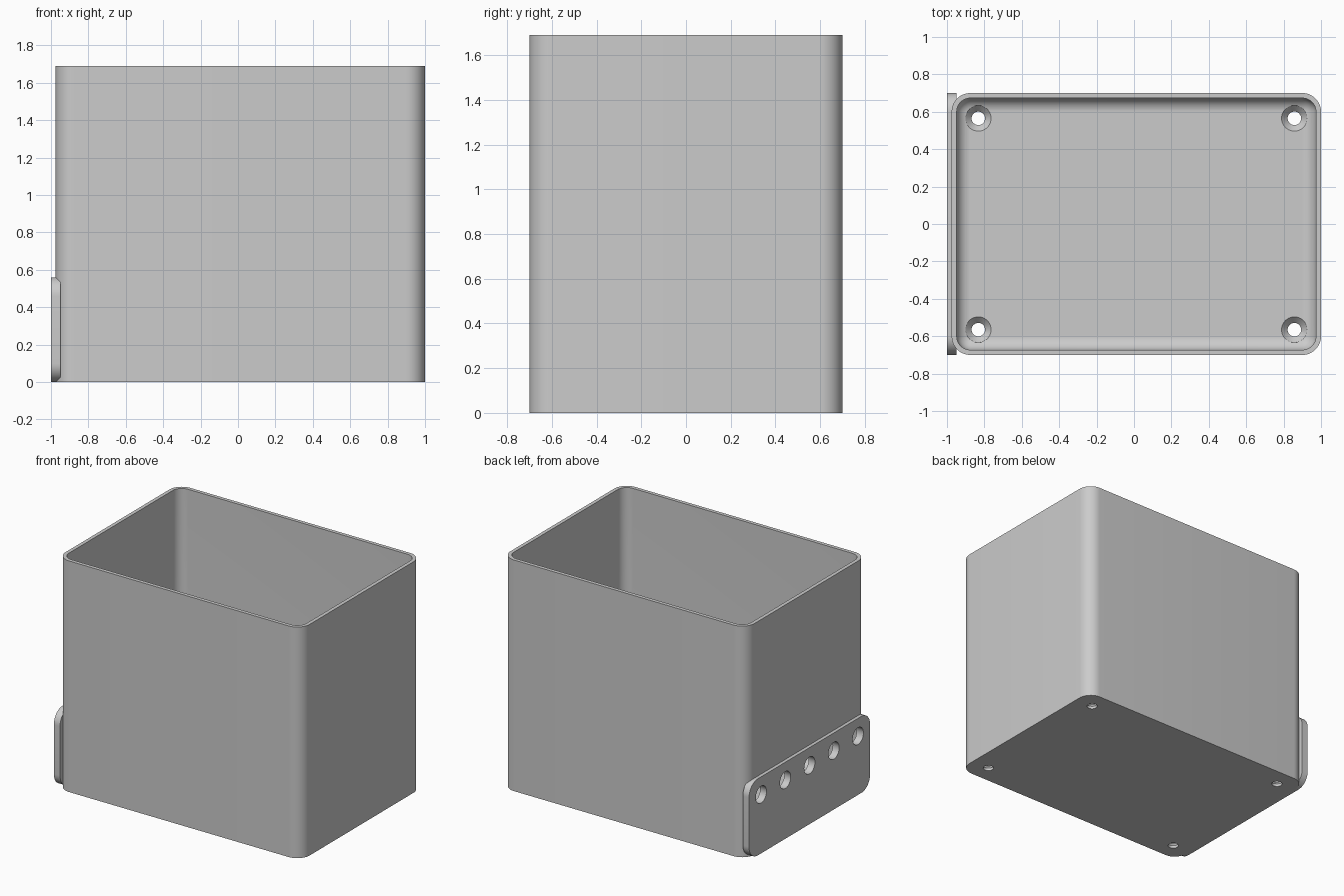
import bpy, bmesh
from math import pi, sin, cos
from mathutils import Matrix, Vector

if "Cube" in bpy.data.objects:
    bpy.data.objects.remove(bpy.data.objects["Cube"])

grey = bpy.data.materials.new("plain grey")
grey.use_nodes = True
grey.diffuse_color = (0.6, 0.6, 0.6, 1)
grey.node_tree.nodes["Principled BSDF"].inputs["Base Color"].default_value = (0.6, 0.6, 0.6, 1)

CX, HX, HY, HEIGHT = 0.0125, 0.9875, 0.70, 1.69   # box centre, half sizes, height
WALL, FLOOR, CORNER = 0.027, 0.055, 0.10
INNER = CORNER - WALL
PLATE_H = 0.56
STEPS = 12


def make_object(name, bm):
    bmesh.ops.remove_doubles(bm, verts=bm.verts, dist=1e-5)
    bmesh.ops.recalc_face_normals(bm, faces=bm.faces)
    mesh = bpy.data.meshes.new(name)
    bm.to_mesh(mesh)
    bm.free()
    mesh.materials.append(grey)
    obj = bpy.data.objects.new(name, mesh)
    bpy.context.collection.objects.link(obj)
    return obj


def rounded_rect(a, b, r):
    """Outline around corner centres (+-a, +-b), grown outwards by r."""
    pts = []
    for k, (sx, sy) in enumerate([(1, 1), (-1, 1), (-1, -1), (1, -1)]):
        for i in range(STEPS + 1):
            t = (k + i / STEPS) * pi / 2
            pts.append((sx * a + r * cos(t), sy * b + r * sin(t)))
    return pts


def loft(name, rings):
    """Skin a list of equal-length rings of points and cap both ends."""
    bm = bmesh.new()
    loops = [[bm.verts.new(p) for p in ring] for ring in rings]
    n = len(loops[0])
    for lo, hi in zip(loops, loops[1:]):
        for i in range(n):
            j = (i + 1) % n
            bm.faces.new((lo[i], lo[j], hi[j], hi[i]))
    bm.faces.new(loops[0])
    bm.faces.new(loops[-1])
    return make_object(name, bm)


# Open box: outside wall, rim, inside wall, rounded fillet down to the floor
profile = [(CORNER, 0), (CORNER, HEIGHT), (INNER, HEIGHT)]
for i in range(STEPS + 1):
    t = i / STEPS * pi / 2
    profile.append((INNER * cos(t), FLOOR + INNER * (1 - sin(t))))
box = loft("box_body", [
    [(CX + x, y, z) for x, y in rounded_rect(HX - CORNER, HY - CORNER, r)]
    for r, z in profile])

# Mounting plate on the side wall, with rounded corners
plate_outline = rounded_rect(HY - CORNER, PLATE_H / 2 - CORNER, CORNER)
plate = loft("mounting_plate", [
    [(x, y, z + PLATE_H / 2) for y, z in plate_outline] for x in (-1.0, -0.95)])


# Cutters for the plate holes and the countersunk floor holes
def add_cone(bm, r1, r2, depth, centre, rot=Matrix()):
    bmesh.ops.create_cone(bm, cap_ends=True, segments=40, radius1=r1, radius2=r2,
                          depth=depth, matrix=Matrix.Translation(Vector(centre)) @ rot)


def cut(obj, cutter):
    mod = obj.modifiers.new("holes", 'BOOLEAN')
    mod.operation = 'DIFFERENCE'
    mod.solver = 'EXACT'
    mod.object = cutter
    bpy.context.view_layer.objects.active = obj
    bpy.ops.object.modifier_apply(modifier=mod.name)


def cutter_object(name, fill):
    bm = bmesh.new()
    fill(bm)
    obj = make_object(name, bm)
    obj.hide_render = True
    return obj


def plate_holes(bm):
    for k in range(-2, 3):
        add_cone(bm, 0.062, 0.062, 0.2, (-1.0, 0.28 * k, 0.43), Matrix.Rotation(pi / 2, 4, 'Y'))


def floor_holes(r1, r2, z1, z2):
    def fill(bm):
        for sx in (-1, 1):
            for sy in (-1, 1):
                add_cone(bm, r1, r2, z2 - z1, (CX + sx * 0.845, sy * 0.565, (z1 + z2) / 2))
    return fill


side_cutter = cutter_object("plate_hole_cutter", plate_holes)
cutters = [
    side_cutter,
    cutter_object("screw_hole_cutter", floor_holes(0.036, 0.036, -0.1, 0.1)),
    cutter_object("countersink_cutter", floor_holes(0.036, 0.069, 0.02, FLOOR)),
    cutter_object("screw_head_cutter", floor_holes(0.069, 0.069, FLOOR - 0.0005, 0.2)),
]
for c in cutters:
    cut(box, c)
cut(plate, side_cutter)
for c in cutters:
    bpy.data.objects.remove(c)

# Smooth shading with sharp edges kept
for obj in (box, plate):
    bpy.ops.object.select_all(action='DESELECT')
    obj.select_set(True)
    bpy.context.view_layer.objects.active = obj
    bpy.ops.object.shade_smooth_by_angle(angle=pi / 6)
